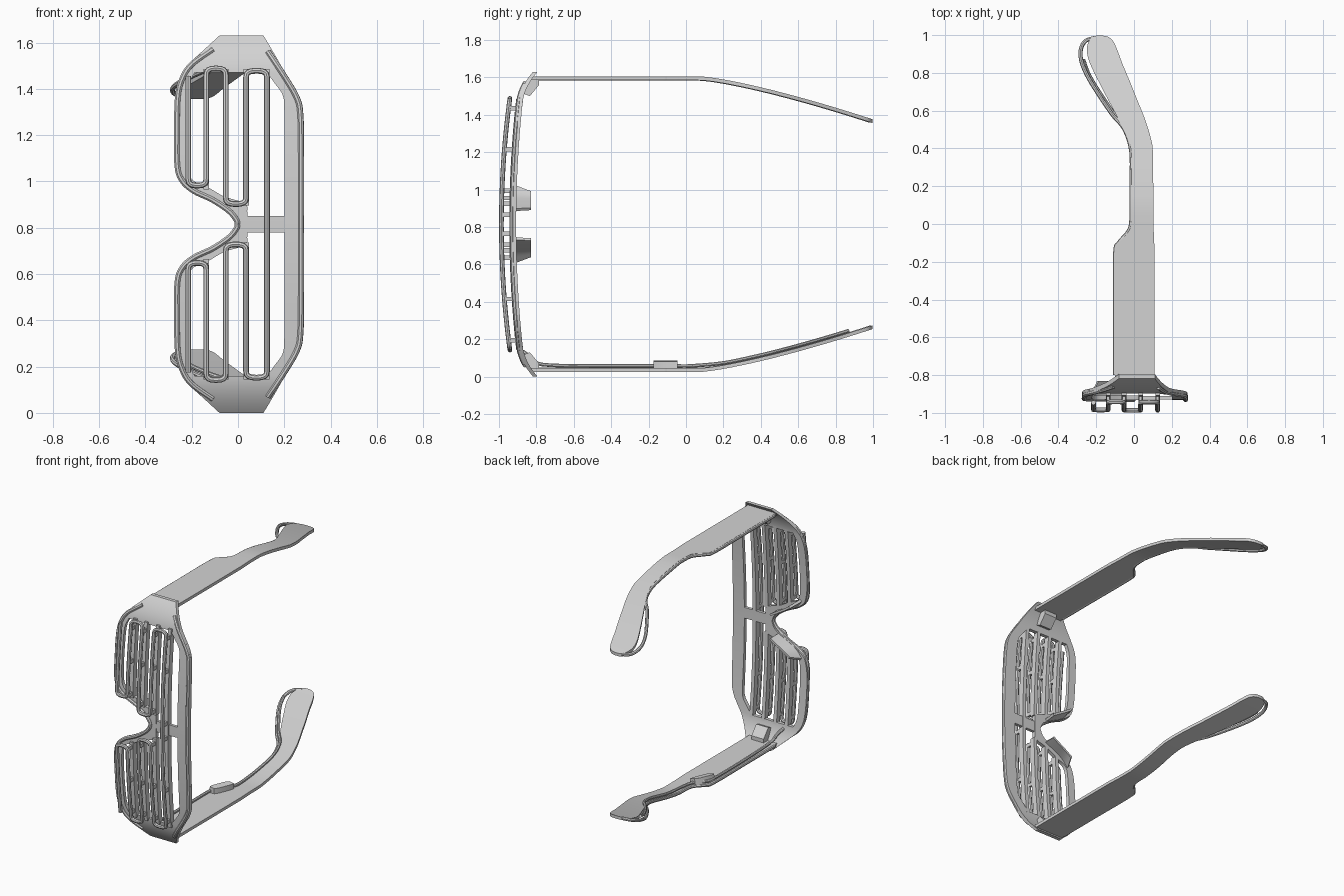
import bpy, bmesh, math
from mathutils import Vector

if "Cube" in bpy.data.objects:
    bpy.data.objects.remove(bpy.data.objects["Cube"])

MID = 0.815          # height of the mirror plane between the two lenses
grey = bpy.data.materials.new("grey plastic")
grey.use_nodes = True
grey.diffuse_color = (0.65, 0.65, 0.65, 1)
grey.node_tree.nodes["Principled BSDF"].inputs["Base Color"].default_value = (0.65, 0.65, 0.65, 1)


def spline(points, n=5):
    """Catmull-Rom through tuples of any length."""
    pts = [Vector(p) for p in points]
    pts = [2 * pts[0] - pts[1]] + pts + [2 * pts[-1] - pts[-2]]
    out = []
    for a, b, c, d in zip(pts, pts[1:], pts[2:], pts[3:]):
        for i in range(n):
            t = i / n
            out.append(0.5 * (2 * b + (c - a) * t + (2 * a - 5 * b + 4 * c - d) * t * t
                              + (3 * b - a - 3 * c + d) * t ** 3))
    return out + [pts[-2]]


def finish(ob, mirror):
    ob.location.z = MID
    bpy.ops.object.select_all(action='DESELECT')
    ob.select_set(True)
    bpy.context.view_layer.objects.active = ob
    if ob.type == 'CURVE':
        bpy.ops.object.convert(target='MESH')
        ob = bpy.context.object
    ob.data.materials.clear()
    ob.data.materials.append(grey)
    bpy.ops.object.shade_smooth_by_angle()
    if mirror:
        m = ob.modifiers.new("mirror", 'MIRROR')
        m.use_axis = (False, False, True)
    return ob


def loft(name, rings, mirror=True):
    bm = bmesh.new()
    rows = [[bm.verts.new(p) for p in ring] for ring in rings]
    n = len(rows[0])
    for a, b in zip(rows, rows[1:]):
        for i in range(n):
            j = (i + 1) % n
            bm.faces.new((a[i], a[j], b[j], b[i]))
    bm.faces.new(rows[0])
    bm.faces.new(rows[-1][::-1])
    bmesh.ops.recalc_face_normals(bm, faces=bm.faces)
    me = bpy.data.meshes.new(name)
    bm.to_mesh(me)
    bm.free()
    ob = bpy.data.objects.new(name, me)
    bpy.context.collection.objects.link(ob)
    return finish(ob, mirror)


def tube(name, path, radius, mirror=True):
    cu = bpy.data.curves.new(name, 'CURVE')
    cu.dimensions = '3D'
    cu.bevel_depth = radius
    cu.bevel_resolution = 2
    cu.use_fill_caps = True
    sp = cu.splines.new('POLY')
    sp.points.add(len(path) - 1)
    for q, p in zip(sp.points, path):
        q.co = (*p, 1)
    ob = bpy.data.objects.new(name, cu)
    bpy.context.collection.objects.link(ob)
    return finish(ob, mirror)


def face_y(d):
    """Wrap of the front plate; d is the distance from the mirror plane."""
    return -0.92 + 0.04 * (d / 0.7) ** 2 + 0.06 * max(0, (d - 0.65) / 0.165) ** 2


def wire_y(d):
    return -0.987 + 0.045 * (d / 0.67) ** 2


def panel(name, rows, front=0.012, back=0.012):
    """Curved plate from rows of (d, low x, high x)."""
    rings = []
    for d, a, b in spline(rows):
        y = face_y(d)
        rings.append([(a, y - front, d), (b, y - front, d), (b, y + back, d), (a, y + back, d)])
    return loft(name, rings)


# Front plate
panel("end_plates", [(.815, -.08, .11), (.76, -.14, .143), (.70, -.205, .178), (.655, -.24, .203)])
panel("brow_rail", [(.66, .12, .2), (.61, .158, .232), (.555, .194, .263), (.48, .2, .28),
                    (.3, .2, .284), (0, .2, .285)])
panel("lower_rim", [(.66, -.238, -.185), (.6, -.262, -.212), (.5, -.273, -.22), (.3, -.273, -.222),
                    (.2, -.255, -.205), (.16, -.222, -.13), (.12, -.16, -.06),
                    (.09, -.1, .03), (.05, -.03, .04), (0, -.005, .04)])
panel("bridge_bar", [(.036, .03, .205), (0, .03, .205)], .01, .01)

# Shutter slats behind the wire
slats = {"low": (-.137, .15), "second": (-.053, .11), "third": (.035, .08), "top": (.125, 0)}
for label, (x, end) in slats.items():
    stops = [.67 + (end - .67) * i / 3 for i in range(4)]
    panel(label + "_slats", [(d, x - .012, x + .012) for d in stops], .025, .012)
    # Small posts carrying the wire
    for i, d in enumerate((.62, .4, max(end + .03, .05))):
        y0, y1 = wire_y(d), face_y(d)
        loft(f"{label}_post_{i}", [[(x - .008, y, d - .012), (x + .008, y, d - .012),
                                    (x + .008, y, d + .012), (x - .008, y, d + .012)] for y in (y0, y1)])

# Wire snaking back and forth across the shutters
columns = [-.215, -.137, -.053, .035, .125]
ends = [.64, .195, .645, .115, .635, 0]
path = []
for i, x in enumerate(columns):
    a, b = ends[i], ends[i + 1]
    path += [(x, a + (b - a) * k / 10) for k in range(11)]
    if i < 4:
        nxt = columns[i + 1]
        half, sign = (nxt - x) / 2, 1 if b > a else -1
        for k in range(1, 8):
            c, s = math.cos(math.pi * k / 8), math.sin(math.pi * k / 8)
            path.append((x + half - half * math.copysign(abs(c) ** .75, c), b + sign * .028 * s ** .75))
tube("shutter_wire", [(x, wire_y(d), d) for x, d in path], .0125)

# Round beads along the edges of the front
lower = [(-.11, .755), (-.2, .69), (-.24, .63), (-.26, .55), (-.264, .4), (-.262, .25), (-.24, .187),
         (-.19, .143), (-.11, .105), (-.04, .058), (-.008, .02), (-.003, 0)]
upper = [(.13, .745), (.2, .64), (.255, .545), (.27, .47), (.273, .3), (.273, 0)]
for name, pts in (("lower_edge_bead", lower), ("brow_edge_bead", upper)):
    tube(name, [(x, face_y(d) - .01, d) for x, d in spline(pts)], .013)

# Nose pads
root = spline([(-.055, .07), (-.12, .1), (-.19, .14), (-.235, .195)])
tip = spline([(-.05, .075), (-.1, .105), (-.15, .135), (-.195, .165)])
loft("nose_pads", [[(r.x, -.915, r.y), (t.x, -.83, t.y),
                    (t.x + .008, -.83, t.y + .012), (r.x + .01, -.915, r.y + .014)]
                   for r, t in zip(root, tip)])

# Hinge blocks inside the corners
loft("hinges", [[(x, -.875, .70), (x, -.835, .685), (x, -.785, .745), (x, -.785, .775), (x, -.835, .775)]
                for x in (-.03, .06)])


# Temple arms
def arm_d(y):
    return .78 - .23 * max(0, (y - .08) / .92) ** 1.3


rows = [(-.83, -.1, .108), (-.5, -.1, .108), (-.15, -.1, .108), (-.1, -.085, .107), (-.05, -.035, .105),
        (0, -.015, .103), (.2, -.012, .102), (.38, -.012, .1), (.45, -.032, .09), (.55, -.08, .06),
        (.65, -.133, .02), (.75, -.185, -.02), (.85, -.233, -.062), (.92, -.25, -.088),
        (.97, -.238, -.112), (.992, -.215, -.14), (.998, -.195, -.17)]
rings = []
for y, a, b in spline(rows, 4):
    d = arm_d(y)
    rings.append([(a, y, d - .01), (b, y, d - .01), (b, y, d + .01), (a, y, d + .01)])
loft("temple_arms", rings)

# Wire along the lower arm edge, standing off in a loop at the tip
edge = [(-.1, -.8), (-.1, -.5), (-.1, -.16), (-.08, -.1), (-.03, -.04), (-.014, .02), (-.014, .2),
        (-.014, .38), (-.05, .5), (-.115, .58), (-.19, .69), (-.25, .79), (-.28, .87),
        (-.28, .93), (-.255, .97), (-.21, .985)]
tube("arm_edge_wires", [(x, y, arm_d(y) - .002) for x, y in spline(edge)], .011)

# Feed cable and clip on one arm only
feed = [(-.12, -.872, -.68), (-.1, -.83, -.71), (-.085, -.77, -.75)]
feed += [(x + .012, y, -arm_d(y) + .022) for x, y in edge[1:13]]
tube("feed_cable", spline(feed), .01, mirror=False)
loft("cable_clip", [[(x - w, y, -.775), (x + w, y, -.775), (x + w, y, -.735), (x - w * .6, y, -.728)]
                    for x, y, w in ((-.075, -.175, .02), (-.068, -.15, .03), (-.035, -.07, .03),
                                    (-.02, -.045, .02))], mirror=False)
